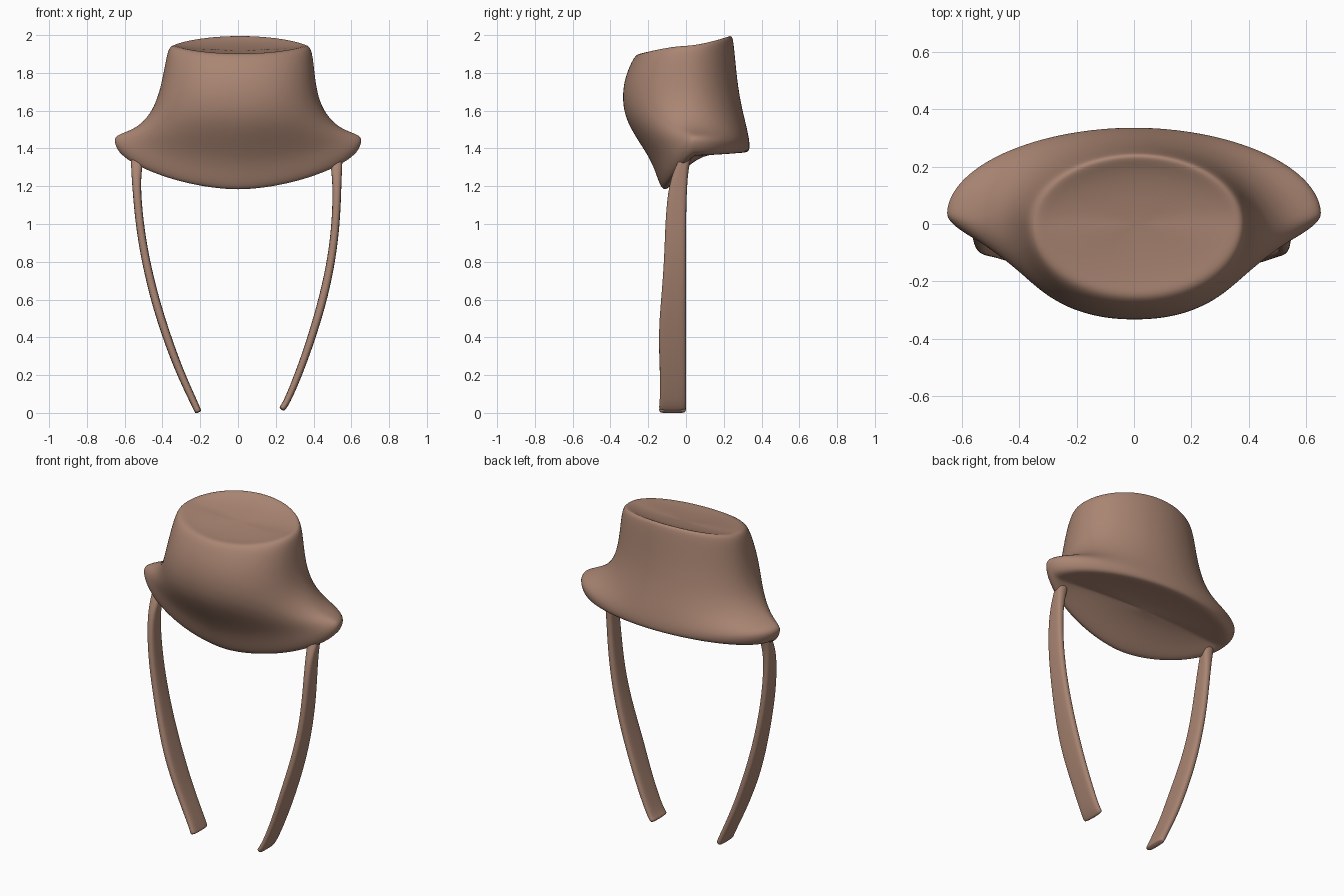
import bpy, bmesh, math

felt = bpy.data.materials.new("dusty brown")
felt.diffuse_color = (0.40, 0.235, 0.17, 1)


def loft(name, rings, caps):
    """Skin closed rings of points; caps holds an optional centre point for each end."""
    bm = bmesh.new()
    rows = [[bm.verts.new(p) for p in r] for r in rings]
    n = len(rows[0])
    for a, b in zip(rows, rows[1:]):
        for i in range(n):
            bm.faces.new((a[i], a[(i + 1) % n], b[(i + 1) % n], b[i]))
    for row, c in ((rows[0], caps[0]), (rows[-1], caps[1])):
        if c is None:
            bm.faces.new(row)
        else:
            v = bm.verts.new(c)
            for i in range(n):
                bm.faces.new((row[i], row[(i + 1) % n], v))
    bmesh.ops.recalc_face_normals(bm, faces=bm.faces)
    for f in bm.faces:
        f.smooth = True
    me = bpy.data.meshes.new(name)
    bm.to_mesh(me)
    bm.free()
    me.materials.append(felt)
    ob = bpy.data.objects.new(name, me)
    bpy.context.collection.objects.link(ob)
    mod = ob.modifiers.new("soften", "SUBSURF")
    mod.levels = mod.render_levels = 2
    return ob


def hat_ring(sx, ys, yf, yb, zs, zf, zb, nf=2.0, nb=2.0, ox=0.0, n=48):
    """Oval ring: half width, then y and z at its side, front and back."""
    pts = []
    for i in range(n):
        a = 2 * math.pi * i / n
        c, s = math.cos(a), math.sin(a)
        e, ye, ze = (2 / nf, yf, zf) if s < 0 else (2 / nb, yb, zb)
        x = math.copysign(abs(c) ** e, c) * sx + ox
        pts.append((x, ys + (ye - ys) * abs(s) ** e, zs + (ze - zs) * abs(s) ** 1.5))
    return pts


# Crown and flared brim, from dished top down the outside and under the brim
hat = [
    (.17, 0, -.12, .12, 1.925, 1.905, 1.945, 2, 2, .01),
    (.31, 0, -.215, .20, 1.935, 1.90, 1.975, 2, 2, .01),
    (.36, 0, -.255, .24, 1.95, 1.905, 2.005, 2, 2, .01),
    (.384, 0, -.285, .252, 1.92, 1.87, 1.975, 2.1, 2, .01),
    (.402, 0, -.33, .265, 1.78, 1.76, 1.82, 2.2, 2, .005),
    (.425, 0, -.338, .28, 1.67, 1.65, 1.70, 2.2, 2),
    (.465, .0, -.318, .30, 1.58, 1.55, 1.60, 2.05, 2),
    (.54, .01, -.26, .32, 1.505, 1.45, 1.52, 1.85, 1.95),
    (.63, .03, -.18, .335, 1.478, 1.33, 1.45, 1.75, 1.95),
    (.665, .035, -.145, .338, 1.452, 1.22, 1.41, 1.75, 1.95),
    (.635, .04, -.12, .334, 1.38, 1.175, 1.385, 1.75, 1.95),
    (.59, .05, -.09, .31, 1.36, 1.19, 1.376, 1.8, 2),
    (.51, .05, -.04, .26, 1.365, 1.255, 1.378, 1.9, 2),
    (.38, .06, .01, .20, 1.365, 1.305, 1.375, 2, 2),
    (.2, .08, .05, .14, 1.36, 1.335, 1.37, 2, 2),
]
loft("bonnet_hat", [hat_ring(*r) for r in hat], ((.01, 0, 1.92), (0, .09, 1.355)))


# Flat tie straps: each path point is x, z, front y, back y, thickness
def strap(name, path):
    rings = []
    for i, (x, z, y0, y1, t) in enumerate(path):
        p, q = path[max(i - 1, 0)], path[min(i + 1, len(path) - 1)]
        dx, dz = q[0] - p[0], q[1] - p[1]
        d = math.hypot(dx, dz)
        nx, nz = -dz / d * t / 2, dx / d * t / 2
        m = .012
        corners = [(1, y0 + m), (1, (y0 + y1) / 2), (1, y1 - m), (.4, y1),
                   (-.4, y1), (-1, y1 - m), (-1, (y0 + y1) / 2), (-1, y0 + m),
                   (-.4, y0), (.4, y0)]
        rings.append([(x + nx * k, y, z + nz * k) for k, y in corners])
    return loft(name, rings, (None, None))


strap("right_strap", [
    (.52, 1.39, -.01, .04, .07), (.52, 1.33, -.045, .02, .065), (.525, 1.22, -.092, .005, .045),
    (.52, 1.02, -.11, 0, .043), (.497, .82, -.115, 0, .043), (.455, .62, -.13, 0, .045),
    (.40, .43, -.147, 0, .043), (.335, .24, -.138, 0, .040), (.265, .07, -.138, 0, .036),
    (.24, .03, -.143, 0, .034), (.228, .018, -.143, 0, .032)])
strap("left_strap", [
    (-.53, 1.39, -.01, .04, .07), (-.535, 1.33, -.045, .02, .065), (-.54, 1.22, -.092, .005, .043),
    (-.522, 1.0, -.11, 0, .043), (-.488, .80, -.115, 0, .043), (-.44, .60, -.13, 0, .045),
    (-.38, .41, -.147, 0, .045), (-.31, .22, -.138, 0, .042), (-.235, .06, -.138, 0, .038),
    (-.215, .015, -.143, 0, .036), (-.208, .001, -.143, 0, .034)])
